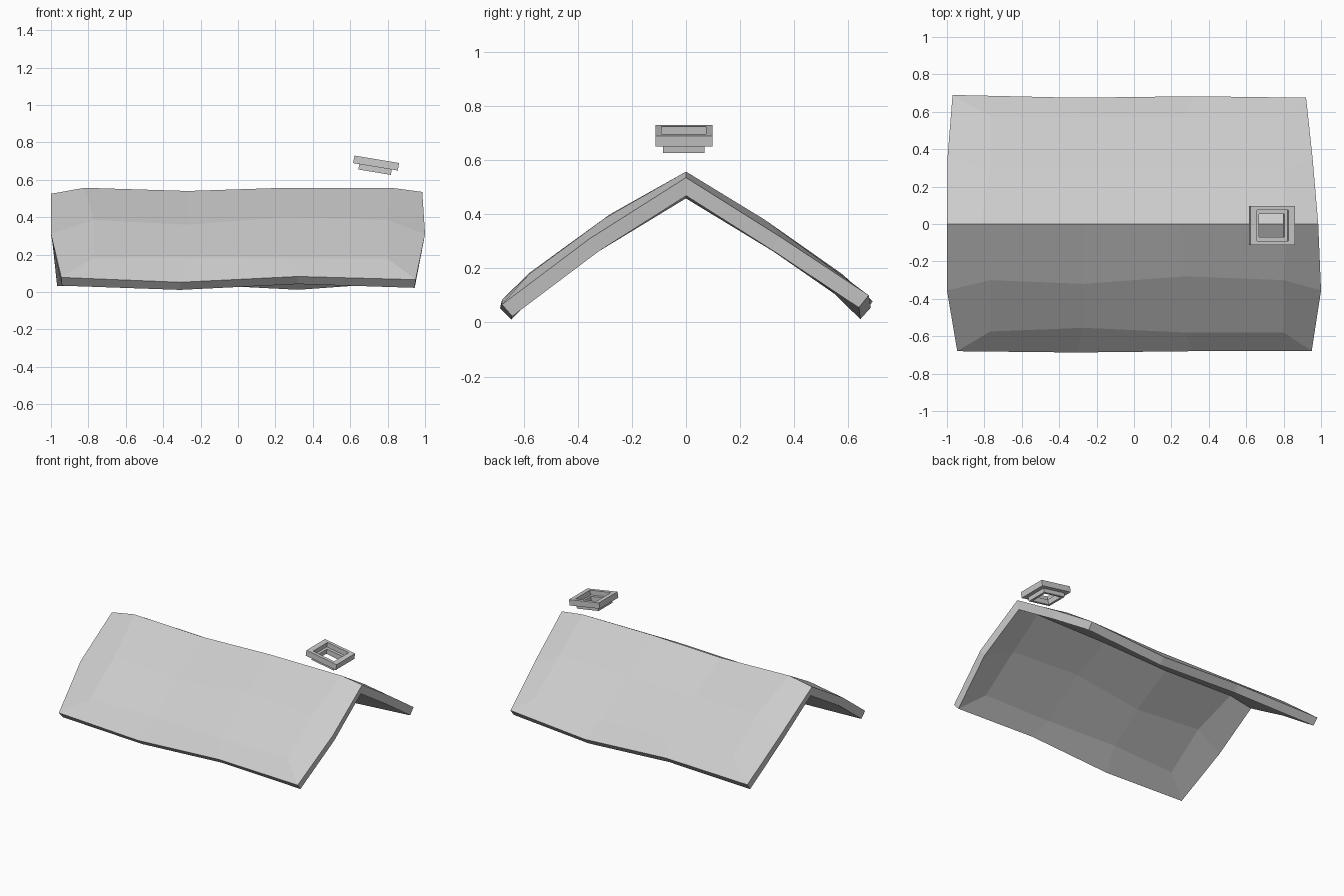
import bpy, bmesh
from math import radians
from mathutils import Matrix, Vector

if "Cube" in bpy.data.objects:
    bpy.data.objects.remove(bpy.data.objects["Cube"])


def make_object(name, bm):
    mesh = bpy.data.meshes.new(name)
    bm.to_mesh(mesh)
    bm.free()
    ob = bpy.data.objects.new(name, mesh)
    bpy.context.collection.objects.link(ob)
    return ob


# Warped roof: rows run from front eave over the ridge to the back eave
front_corners = (-0.945, -0.68, 0.078), (0.95, -0.68, 0.066)
back_corners = (-0.97, 0.69, 0.078), (0.92, 0.675, 0.10)
XS = (-0.77, -0.27, 0.27, 0.80)


def row(left, ys, zs, right):
    return [left] + list(zip(XS, ys, zs)) + [right]


def eave(corners, a, b):
    l, r = corners
    return [l, l, a, b, r, r]


rows = [
    eave(front_corners, (-0.31, -0.687, 0.052), (0.32, -0.68, 0.083)),
    row(front_corners[0], (-0.575, -0.555, -0.58, -0.58), (0.182, 0.185, 0.182, 0.178), front_corners[1]),
    row((-1, -0.355, 0.31), (-0.30, -0.32, -0.28, -0.30), (0.385, 0.36, 0.40, 0.385), (1, -0.355, 0.31)),
    [(-1, 0, 0.525), (-0.82, 0, 0.557), (-0.27, 0, 0.54), (0.25, 0, 0.557), (0.82, 0, 0.557), (0.985, 0, 0.535)],
    row((-0.997, 0.355, 0.31), (0.29, 0.29, 0.29, 0.29), (0.38, 0.37, 0.375, 0.38), (0.955, 0.35, 0.315)),
    row(back_corners[0], (0.575, 0.57, 0.57, 0.57), (0.18, 0.175, 0.165, 0.178), back_corners[1]),
    eave(back_corners, (-0.31, 0.675, 0.088), (0.32, 0.683, 0.055)),
]
bm = bmesh.new()
grid = [[bm.verts.new(p) for p in r] for r in rows]
for a, b in zip(grid, grid[1:]):
    for i in range(5):
        bm.faces.new((a[i], a[i + 1], b[i + 1], b[i]))
# Merge the doubled corner points so each corner ends in a diagonal crease
bmesh.ops.remove_doubles(bm, verts=bm.verts, dist=0.001)
bmesh.ops.dissolve_degenerate(bm, edges=bm.edges, dist=0.0005)
roof = make_object("roof", bm)
solid = roof.modifiers.new("thickness", 'SOLIDIFY')
solid.thickness = 0.058
solid.offset = -1
solid.use_even_offset = True

# Tilted chimney cap: one stepped square section, open through the middle
# each entry is half width, half depth, height
section = [
    (0.121, 0.105, 0.036), (0.121, 0.105, -0.005),
    (0.088, 0.077, -0.005), (0.088, 0.077, -0.034),
    (0.068, 0.061, -0.034), (0.068, 0.061, 0.002),
    (0.085, 0.082, 0.002), (0.085, 0.082, 0.036),
]
bm = bmesh.new()
loops = [[bm.verts.new((sx * w, sy * d, h)) for sx, sy in ((-1, -1), (1, -1), (1, 1), (-1, 1))]
         for w, d, h in section]
for a, b in zip(loops, loops[1:] + loops[:1]):
    for i in range(4):
        j = (i + 1) % 4
        bm.faces.new((a[i], b[i], b[j], a[j]))
bmesh.ops.recalc_face_normals(bm, faces=bm.faces)
cap = make_object("chimney_cap", bm)
cap.matrix_world = Matrix.Translation(Vector((0.736, -0.008, 0.674))) @ Matrix.Rotation(radians(9.5), 4, 'Y')
